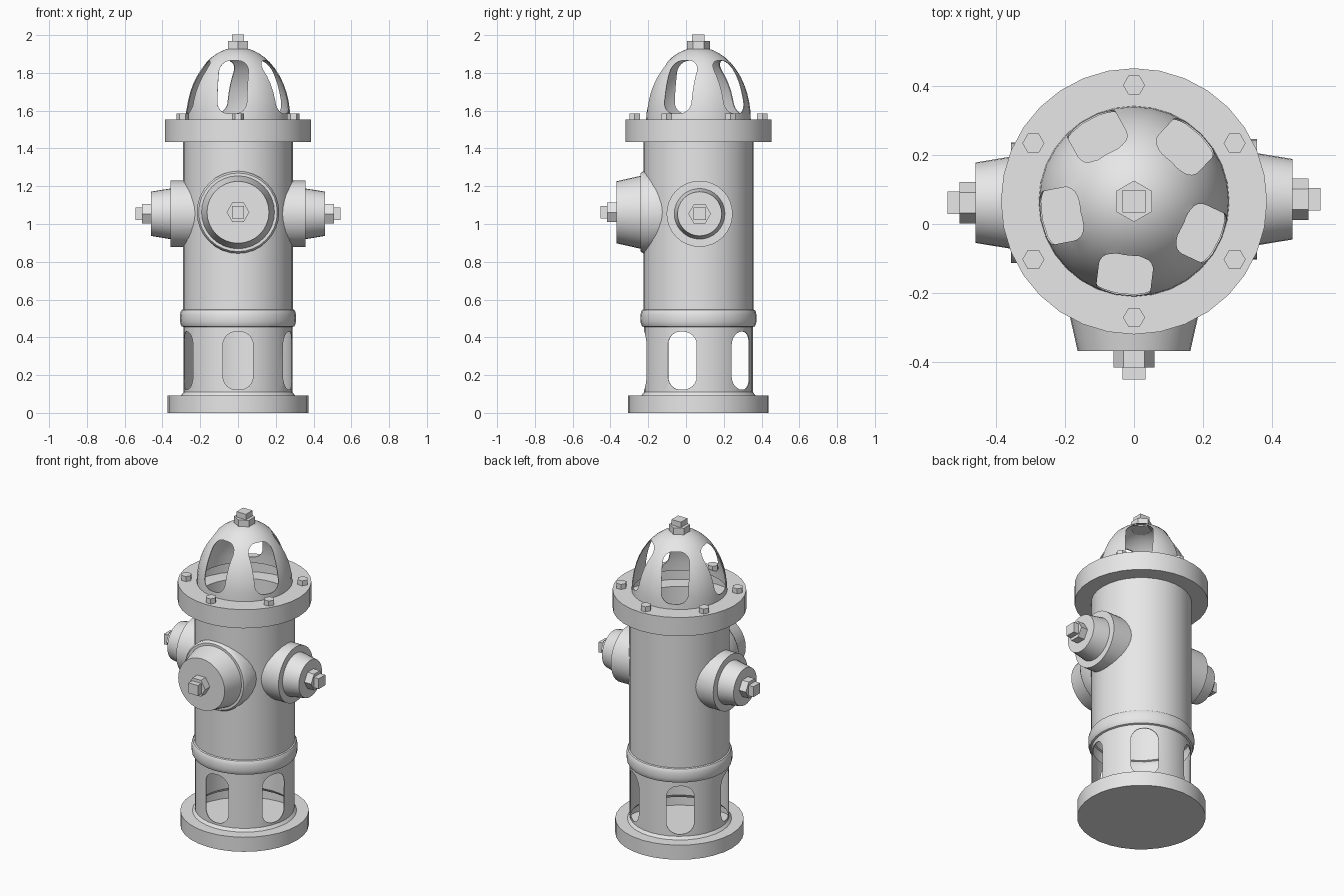
import bpy, bmesh, math
from mathutils import Matrix

if "Cube" in bpy.data.objects:
    bpy.data.objects.remove(bpy.data.objects["Cube"])

AXIS_Y = 0.066          # the main barrel stands slightly behind the centre
SIDES = 32
rad = math.radians

grey = bpy.data.materials.new("painted grey")
grey.diffuse_color = (0.8, 0.8, 0.8, 1)
grey.use_nodes = True
grey.node_tree.nodes["Principled BSDF"].inputs["Base Color"].default_value = grey.diffuse_color


def add_object(name, bm):
    bmesh.ops.recalc_face_normals(bm, faces=bm.faces)
    me = bpy.data.meshes.new(name)
    bm.to_mesh(me)
    bm.free()
    ob = bpy.data.objects.new(name, me)
    bpy.context.scene.collection.objects.link(ob)
    return ob


def finish(ob):
    me = ob.data
    me.materials.clear()
    me.materials.append(grey)
    me.shade_smooth()
    me.set_sharp_from_angle(angle=rad(35))
    return ob


def lathe(name, profile, matrix, sides=SIDES, phase=0):
    """Turn (radius, height) points around local z, then place the part."""
    bm = bmesh.new()
    vs = [bm.verts.new((r, 0, z)) for r, z in profile]
    es = [bm.edges.new(p) for p in zip(vs, vs[1:])]
    bmesh.ops.spin(bm, geom=vs + es, cent=(0, 0, 0), axis=(0, 0, 1),
                   angle=math.tau, steps=sides, use_duplicate=False)
    bmesh.ops.remove_doubles(bm, verts=bm.verts, dist=1e-4)
    bm.transform(matrix @ Matrix.Rotation(phase, 4, 'Z'))
    return add_object(name, bm)


def prism(name, radius, z0, z1, matrix, sides, phase=0):
    return lathe(name, [(0, z0), (radius, z0), (radius, z1), (0, z1)],
                 matrix, sides, phase)


def bake(ob):
    """Apply all modifiers of a part."""
    dg = bpy.context.evaluated_depsgraph_get()
    me = bpy.data.meshes.new_from_object(ob.evaluated_get(dg))
    ob.modifiers.clear()
    ob.data = me


def cut(ob, cutter):
    mod = ob.modifiers.new("cut", 'BOOLEAN')
    mod.operation = 'DIFFERENCE'
    mod.solver = 'EXACT'
    mod.object = cutter
    bake(ob)
    bpy.data.objects.remove(cutter)


def slots(name, z0, z1, width, corner, inner, outer, first):
    """Five rounded upright bars pointing outwards, used as a cutter."""
    bm = bmesh.new()
    outline = []
    corners = [(1, 1, 0), (-1, 1, 90), (-1, -1, 180), (1, -1, 270)]
    for sy, sz, start in corners:
        cy = sy * (width / 2 - corner)
        cz = (z0 + z1) / 2 + sz * ((z1 - z0) / 2 - corner)
        for i in range(7):
            a = rad(start + i * 15)
            outline.append((cy + corner * math.cos(a), cz + corner * math.sin(a)))
    for k in range(5):
        face = bm.faces.new([bm.verts.new((inner, y, z)) for y, z in outline])
        ext = bmesh.ops.extrude_face_region(bm, geom=[face], use_keep_orig=True)
        new = [v for v in ext["geom"] if isinstance(v, bmesh.types.BMVert)]
        bmesh.ops.translate(bm, verts=new, vec=(outer - inner, 0, 0))
        vs = list(face.verts) + new
        bmesh.ops.rotate(bm, verts=vs, cent=(0, 0, 0),
                         matrix=Matrix.Rotation(rad(first + 72 * k), 3, 'Z'))
    bm.transform(Matrix.Translation((0, AXIS_Y, 0)))
    ob = add_object(name, bm)
    ob.hide_render = True
    return ob


def nut(name, matrix, z, phase):
    """Hexagonal nut with a square stem on top."""
    finish(prism(name + "_hex", 0.06, z - 0.005, z + 0.047, matrix, 6, phase))
    finish(prism(name + "_square", 0.033 * math.sqrt(2), z + 0.04, z + 0.082,
                 matrix, 4, rad(45)))


# Hollow barrel: base plate, ring moulding, top flange and dome
centre = Matrix.Translation((0, AXIS_Y, 0))
ring = [(0.289 + 0.019 * math.sin(t) ** 0.7, 0.5015 - 0.0465 * math.cos(t))
        for t in (math.pi * i / 8 for i in range(1, 8))]
dome = [(0.277 * math.cos(t), 1.553 + 0.382 * math.sin(t))
        for t in (math.pi / 2 * i / 12 for i in range(12))]
barrel = lathe("barrel", [(0, 0), (0.372, 0), (0.372, 0.093), (0.302, 0.093),
                          (0.288, 0.11), (0.288, 0.455)] + ring +
               [(0.291, 0.548), (0.291, 1.434), (0.387, 1.434), (0.387, 1.553)] +
               dome + [(0, 1.935)], centre)
shell = barrel.modifiers.new("shell", 'SOLIDIFY')
shell.thickness = 0.005
shell.offset = -1
shell.use_even_offset = True
bake(barrel)
cut(barrel, slots("base_slot_cutter", 0.123, 0.43, 0.16, 0.07, 0.13, 0.34, -90))
cut(barrel, slots("dome_slot_cutter", 1.585, 1.865, 0.158, 0.06, 0.12, 0.34, -97))
finish(barrel)

# Nut on the dome
nut("top_nut", centre, 1.921, rad(90))

# Six bolts on the top flange
for k in range(6):
    a = rad(30 + 60 * k)
    place = Matrix.Translation((0.338 * math.cos(a), AXIS_Y + 0.338 * math.sin(a), 0))
    finish(prism("flange_bolt", 0.032, 1.55, 1.585, place, 6))


def nozzle(name, matrix, profile, tip, phase):
    """Outlet cap trimmed to the barrel wall, with its nut."""
    body = lathe(name, profile, matrix)
    trim = prism("trim_cutter", 0.287, 0.7, 1.42, centre, SIDES)
    trim.hide_render = True
    cut(body, trim)
    finish(body)
    nut(name + "_nut", matrix, tip, phase)


# Side outlets
side = [(0, 0.19), (0.175, 0.19), (0.175, 0.358), (0.134, 0.358),
        (0.117, 0.461), (0, 0.461)]
for label, s, y in (("left", -1, 0.062), ("right", 1, 0.072)):
    place = Matrix.Translation((0, y, 1.054)) @ Matrix.Rotation(rad(90 * s), 4, 'Y')
    nozzle(label + "_outlet", place, side, 0.461, rad(90))

# Large front outlet
front = [(0, 0.05), (0.218, 0.05), (0.218, 0.225), (0.208, 0.24), (0.193, 0.24),
         (0.164, 0.369), (0, 0.369)]
place = Matrix.Translation((0, 0, 1.062)) @ Matrix.Rotation(rad(90), 4, 'X')
nozzle("front_outlet", place, front, 0.37, 0)
